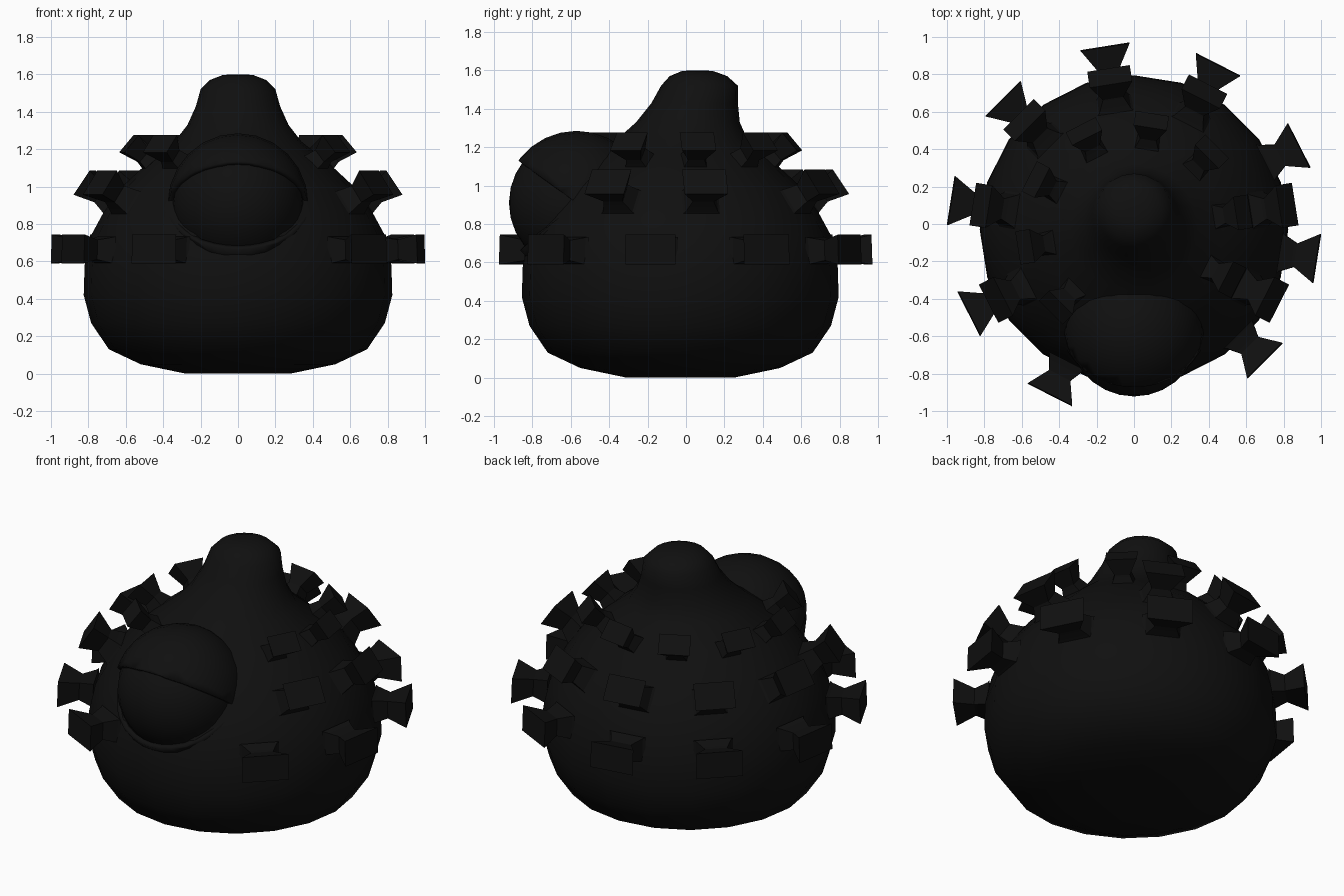
import bpy, bmesh, math
from mathutils import Vector, Matrix

if "Cube" in bpy.data.objects:
    bpy.data.objects.remove(bpy.data.objects["Cube"])

black = bpy.data.materials.new("soft black")
black.use_nodes = True
colour = (0.005, 0.005, 0.005, 1)
black.diffuse_color = colour
black.node_tree.nodes["Principled BSDF"].inputs["Base Color"].default_value = colour


def finish(bm, name, angle=35):
    bmesh.ops.recalc_face_normals(bm, faces=bm.faces[:])
    mesh = bpy.data.meshes.new(name)
    bm.to_mesh(mesh)
    bm.free()
    mesh.materials.append(black)
    ob = bpy.data.objects.new(name, mesh)
    bpy.context.collection.objects.link(ob)
    bpy.ops.object.select_all(action="DESELECT")
    ob.select_set(True)
    bpy.context.view_layer.objects.active = ob
    bpy.ops.object.shade_smooth_by_angle(angle=math.radians(angle))
    return ob


def loft(bm, rings):
    """Bridge successive vertex rings and cap both ends."""
    for a, b in zip(rings, rings[1:]):
        for i in range(len(a)):
            j = (i + 1) % len(a)
            bm.faces.new((a[i], a[j], b[j], b[i]))
    bm.faces.new(rings[0])
    bm.faces.new(rings[-1])


# Body: twenty-sided bulb whose neck leans back (radius, height, y shift)
profile = [(0.28, 0.0, -.03), (0.52, .05, -.03), (0.69, .13, -.03), (0.785, .27, -.03),
           (0.825, .42, -.03), (0.82, .58, -.03), (0.785, .74, -.03), (0.72, .86, -.03),
           (0.62, 1.0, -.03), (0.48, 1.13, -.03), (0.34, 1.24, -.02), (0.27, 1.33, .01),
           (0.225, 1.43, .045), (0.2, 1.52, .07), (0.15, 1.57, .065), (0.08, 1.597, .06),
           (0.02, 1.6, .06)]
SIDES = 20
bm = bmesh.new()
rings = []
for r, z, dy in profile:
    rings.append([bm.verts.new((r * math.cos(math.tau * i / SIDES),
                                r * math.sin(math.tau * i / SIDES) + dy, z))
                  for i in range(SIDES)])
loft(bm, rings)
finish(bm, "body", 50)


# Flared studs: base, pinched neck, wide flat cap
def stud(name, azimuth, radius, z, tilt, length, width, height):
    a, t = math.radians(azimuth), math.radians(tilt)
    out = Vector((math.cos(a) * math.cos(t), math.sin(a) * math.cos(t), math.sin(t)))
    side = Vector((-math.sin(a), math.cos(a), 0))
    up = out.cross(side)
    base = Vector((radius * math.cos(a), radius * math.sin(a) - .03, z))
    bm = bmesh.new()
    rings = []
    for d, w, h in ((-.05, .85, .95), (0, .75, .9), (.4, .48, .68), (1, 1, 1)):
        c = base + out * length * d
        rings.append([bm.verts.new(c + side * sx * w * width / 2 + up * sy * h * height / 2)
                      for sx, sy in ((-1, -1), (1, -1), (1, 1), (-1, 1))])
    loft(bm, rings)
    finish(bm, name, 20)


rows = {
    "lower": ((-45, -9, 27, 63, 99, 135, 171, 207, 243), .80, .66, 2, .19, .265, .155),
    "middle": ((-27, 9, 63, 99, 135, 171, 207), .68, .92, 34, .18, .23, .155),
    "upper": ((-27, 9, 45, 81, 117, 153, 189, 225), .46, 1.12, 40, .17, .18, .12),
}
for row, (angles, *shape) in rows.items():
    for n, azimuth in enumerate(angles, 1):
        stud(f"{row}_stud_{n}", azimuth, *shape)


# Eye: ball with two thick half-shell lids meeting at the corners
EYE = Vector((0, -.57, .91))


def ball(radius):
    bm = bmesh.new()
    bmesh.ops.create_uvsphere(bm, u_segments=24, v_segments=14, radius=radius,
                              matrix=Matrix.Rotation(math.radians(90), 4, "X"))
    return bm


def place(ob, thick=0):
    ob.location = EYE
    if thick:
        mod = ob.modifiers.new("thickness", "SOLIDIFY")
        mod.thickness = thick
        mod.offset = -1


place(finish(ball(.352), "eyeball", 60))


def lid(name, radius, normal):
    bm = ball(radius)
    bmesh.ops.bisect_plane(bm, geom=bm.verts[:] + bm.edges[:] + bm.faces[:],
                           plane_co=(0, 0, 0), plane_no=normal, clear_inner=True)
    place(finish(bm, name, 60), .03)


rise, drop = math.radians(36), math.radians(40)
lid("upper_eyelid", .375, (0, math.sin(rise), math.cos(rise)))
lid("lower_eyelid", .385, (0, math.sin(drop), -math.cos(drop)))
